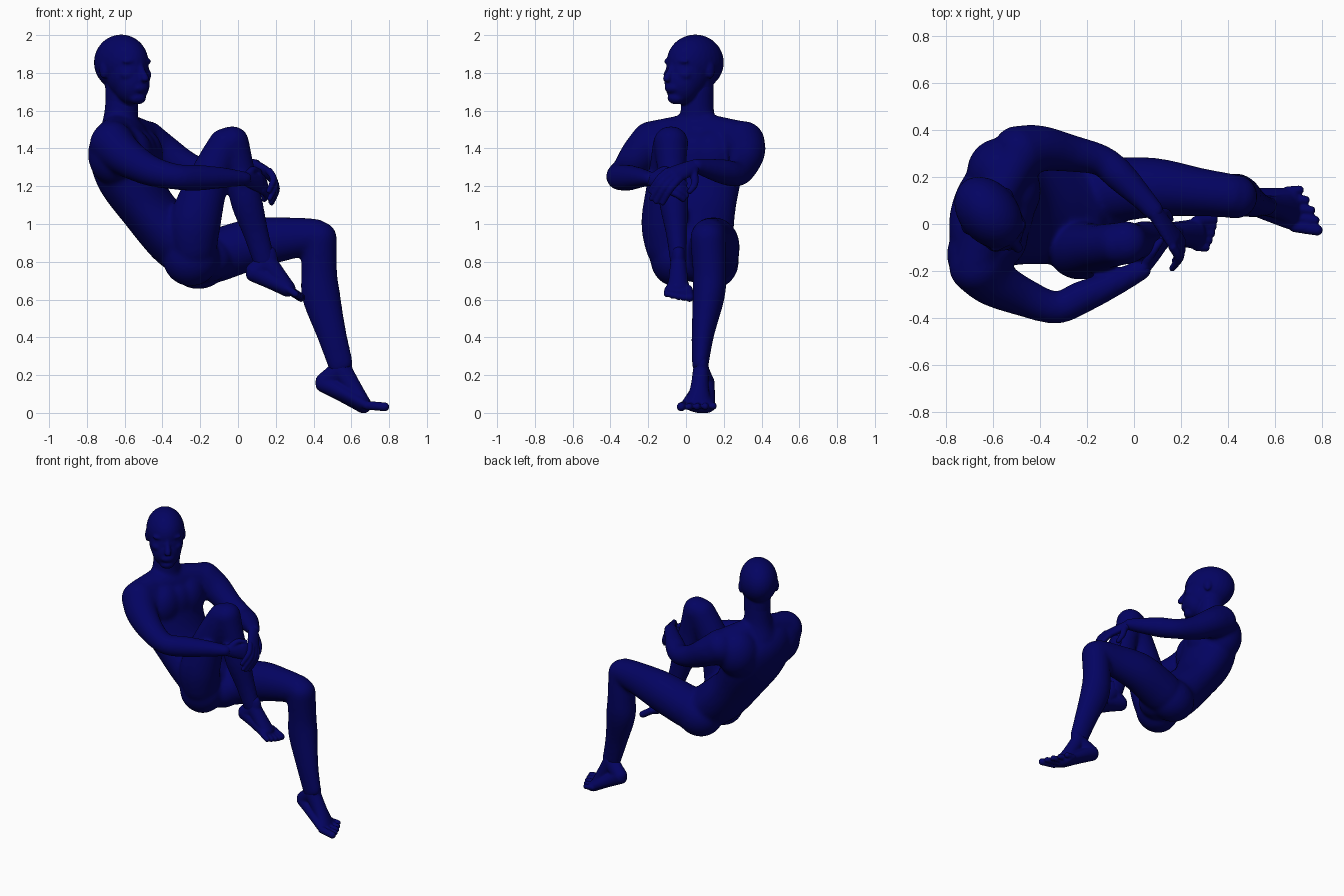
import bpy, bmesh, math
from mathutils import Vector, Matrix

navy = bpy.data.materials.new("navy")
navy.diffuse_color = (0.001, 0.001, 0.12, 1)
X, Y, Z = Vector((1, 0, 0)), Vector((0, 1, 0)), Vector((0, 0, 1))


def tube(bm, pts, side=X, side_end=None, seg=24, cap=0.9):
    """Loft through (x, y, z, half_width[, half_depth]) points with rounded ends."""
    pts = [tuple(p) + (p[3],) * (5 - len(p)) for p in pts]
    ext = [pts[0]] + pts + [pts[-1]]
    rows = []
    for i in range(1, len(ext) - 2):
        p0, p1, p2, p3 = ext[i - 1:i + 3]
        for k in range(6):
            t = k / 6
            rows.append([0.5 * (2 * b + (c - a) * t + (2 * a - 5 * b + 4 * c - d) * t * t
                                + (3 * b - a - 3 * c + d) * t ** 3)
                         for a, b, c, d in zip(p0, p1, p2, p3)])
    rows.append(list(pts[-1]))
    n = len(rows)
    cen = [Vector(r[:3]) for r in rows]
    side_end = side_end or side
    rings = []

    def ring(i, off=0.0, sc=1.0):
        t = (cen[min(i + 1, n - 1)] - cen[max(i - 1, 0)]).normalized()
        b = t.cross(Vector(side).lerp(Vector(side_end), i / (n - 1))).normalized()
        a = b.cross(t)
        c = cen[i] + t * off * min(rows[i][3:5]) * cap
        rings.append([bm.verts.new(c + a * (rows[i][3] * sc * math.cos(q)) + b * (rows[i][4] * sc * math.sin(q)))
                      for q in (2 * math.pi * j / seg for j in range(seg))])

    angles = [math.radians(d) for d in (80, 60, 40, 20)]
    for q in angles:
        ring(0, -math.sin(q), math.cos(q))
    for i in range(n):
        ring(i)
    for q in reversed(angles):
        ring(n - 1, math.sin(q), math.cos(q))
    for r, s in zip(rings, rings[1:]):
        for j in range(seg):
            bm.faces.new((r[j], r[(j + 1) % seg], s[(j + 1) % seg], s[j]))
    bm.faces.new(rings[0][::-1])
    bm.faces.new(rings[-1])


def blob(bm, loc, radii, frame=Matrix()):
    m = frame @ Matrix.Translation(loc) @ Matrix.Diagonal((*radii, 1))
    bmesh.ops.create_uvsphere(bm, u_segments=28, v_segments=18, radius=1, matrix=m)


def finish(name, bm, voxel, smooth):
    """Fuse the overlapping volumes into one smooth skin."""
    bmesh.ops.recalc_face_normals(bm, faces=bm.faces)
    me = bpy.data.meshes.new(name)
    bm.to_mesh(me)
    bm.free()
    ob = bpy.data.objects.new(name, me)
    bpy.context.collection.objects.link(ob)
    me.materials.append(navy)
    r = ob.modifiers.new("fuse", 'REMESH')
    r.mode, r.voxel_size, r.use_smooth_shade = 'VOXEL', voxel, True
    s = ob.modifiers.new("soften", 'SMOOTH')
    s.factor, s.iterations = 0.5, smooth


# Torso, twisted so the left shoulder comes forward
body = bmesh.new()
tube(body, [(-0.24, 0.04, 0.85, 0.20, 0.15), (-0.34, 0.04, 0.93, 0.21, 0.155), (-0.475, 0.045, 1.08, 0.22, 0.145),
            (-0.58, 0.05, 1.26, 0.25, 0.168), (-0.605, 0.05, 1.40, 0.26, 0.17), (-0.60, 0.06, 1.49, 0.21, 0.11)],
     Y, Vector((0.38, 0.92, 0)), seg=36, cap=0.7)
blob(body, (-0.25, -0.06, 0.82), (0.15, 0.13, 0.15))
blob(body, (-0.21, 0.14, 0.80), (0.16, 0.14, 0.145))
blob(body, (-0.16, 0.05, 0.81), (0.13, 0.12, 0.12))
for loc in ((-0.655, -0.13, 1.37), (-0.615, 0.07, 1.37), (-0.57, 0.22, 1.38)):   # upper back
    blob(body, loc, (0.14, 0.145, 0.165))
for loc in ((-0.55, -0.05, 1.36), (-0.525, 0.05, 1.36), (-0.495, 0.14, 1.36)):   # chest
    blob(body, loc, (0.10, 0.13, 0.14))

# Neck and shoulder slopes
tube(body, [(-0.62, 0.06, 1.47, 0.125), (-0.62, 0.06, 1.57, 0.092), (-0.61, 0.06, 1.72, 0.087)])
tube(body, [(-0.63, 0.04, 1.51, 0.08), (-0.67, -0.16, 1.455, 0.095)])
tube(body, [(-0.60, 0.08, 1.51, 0.08), (-0.50, 0.27, 1.455, 0.095)])

# Arms reaching round the raised knee
tube(body, [(-0.67, -0.175, 1.43, 0.12), (-0.60, -0.245, 1.36, 0.105), (-0.47, -0.31, 1.285, 0.083),
            (-0.33, -0.355, 1.25, 0.069), (-0.22, -0.31, 1.245, 0.07), (-0.08, -0.25, 1.245, 0.056),
            (0.04, -0.19, 1.24, 0.038, 0.044)], Z)
tube(body, [(-0.49, 0.30, 1.43, 0.12), (-0.40, 0.32, 1.38, 0.1), (-0.27, 0.30, 1.305, 0.08),
            (-0.14, 0.27, 1.265, 0.067), (-0.06, 0.205, 1.275, 0.068), (0.03, 0.115, 1.295, 0.053),
            (0.09, 0.05, 1.31, 0.038, 0.044)], Z)

# Right leg, knee drawn up
tube(body, [(-0.235, -0.09, 0.88, 0.125), (-0.225, -0.112, 1.02, 0.125, 0.137), (-0.15, -0.10, 1.25, 0.1, 0.107),
            (-0.065, -0.085, 1.422, 0.092)], Y)
tube(body, [(-0.035, -0.08, 1.435, 0.093), (0.01, -0.075, 1.28, 0.077, 0.08), (0.045, -0.065, 1.12, 0.078, 0.085),
            (0.095, -0.05, 0.95, 0.057, 0.068), (0.14, -0.04, 0.80, 0.045, 0.06)], Y)

# Left leg, hanging down
tube(body, [(-0.12, 0.14, 0.83, 0.14), (0.08, 0.155, 0.895, 0.127, 0.135), (0.28, 0.135, 0.925, 0.103, 0.111),
            (0.41, 0.12, 0.935, 0.094)], Y)
tube(body, [(0.43, 0.115, 0.93, 0.094), (0.43, 0.125, 0.75, 0.09, 0.095), (0.44, 0.12, 0.62, 0.086, 0.102),
            (0.495, 0.09, 0.42, 0.061, 0.08), (0.545, 0.075, 0.25, 0.044, 0.068)], Y)
finish("body", body, 0.010, 24)

# Head turned toward the front right
head = bmesh.new()
H = Matrix.Translation((-0.615, 0.045, 1.855)) @ Matrix.Rotation(math.radians(-50), 4, 'Z')
for loc, rad in (((-0.005, 0, 0), (0.168, 0.126, 0.148)), ((0.05, 0, -0.06), (0.118, 0.112, 0.14)),
                 ((0.08, 0, -0.105), (0.098, 0.097, 0.118)), ((0.125, 0, -0.188), (0.046, 0.05, 0.034)),
                 ((0.155, 0, -0.135), (0.033, 0.048, 0.03)), ((0.19, 0, -0.088), (0.024, 0.023, 0.016))):
    blob(head, loc, rad, H)
for s in (-1, 1):
    blob(head, (-0.012, s * 0.118, -0.04), (0.028, 0.016, 0.046), H)
    blob(head, (0.125, s * 0.04, 0.006), (0.028, 0.055, 0.018), H)
    blob(head, (0.11, s * 0.055, -0.065), (0.045, 0.045, 0.035), H)
tube(head, [(*(H @ Vector((0.14, 0, 0.0))), 0.018), (*(H @ Vector((0.166, 0, -0.045))), 0.018),
            (*(H @ Vector((0.19, 0, -0.08))), 0.021)])
tube(head, [(-0.615, 0.06, 1.62, 0.085), (-0.615, 0.057, 1.76, 0.09)])
finish("head", head, 0.007, 9)


# Hands: palm, four fingers and a thumb
def hand(name, wrist, knuckle, spread, bend, tip, thumb):
    bm = bmesh.new()
    w, k, s = Vector(wrist), Vector(knuckle), Vector(spread).normalized()
    tube(bm, [(*w, 0.036, 0.032), (*w.lerp(k, 0.6), 0.048, 0.028), (*k, 0.052, 0.023)], s)
    for i in range(4):
        o = s * (i - 1.5) * 0.026
        f = (0.92, 1.0, 1.0, 0.82)[i]
        tube(bm, [(*(k + o), 0.019), (*(k + o * 1.1 + Vector(bend) * f), 0.018),
                  (*(k + o * 1.2 + Vector(tip) * f), 0.014)], X, seg=12)
    base = w.lerp(k, 0.3) - s * 0.025
    tube(bm, [(*base, 0.023), (*(base + Vector(thumb) * 0.5 - s * 0.02), 0.02),
              (*(base + Vector(thumb)), 0.015)], X, seg=12)
    finish(name, bm, 0.006, 4)


hand("right_hand", (0.035, -0.19, 1.24), (0.115, -0.095, 1.215), (0.25, 0, -1),
     (0.03, 0.055, -0.02), (0.015, 0.10, -0.05), (0.06, 0.09, 0.02))
hand("left_hand", (0.085, 0.055, 1.31), (0.17, -0.065, 1.26), (-0.15, -0.75, 0.5),
     (0.03, -0.055, -0.055), (0.0, -0.105, -0.135), (0.04, -0.02, -0.11))


# Feet: heel, instep, ball and five toes, big toe on the inner side
def foot(name, ankle, heel, ball, toe, inner, width):
    bm = bmesh.new()
    a, h, b, t, s = (Vector(v) for v in (ankle, heel, ball, toe, inner))
    s.normalize()
    tube(bm, [(*(a + Z * 0.05), 0.036, 0.052), (*a, 0.04, 0.056), (*h, 0.046, 0.05)], s)
    tube(bm, [(*h, 0.047, 0.052), (*h.lerp(b, 0.5), width * 0.78, 0.045), (*b, width, 0.042)], s)
    tube(bm, [(*a, 0.042, 0.055), (*(a * 0.45 + b * 0.55), 0.05, 0.047), (*b, width * 0.85, 0.042)], s)
    for i in range(5):
        o = s * (2 - i) / 2 * (width - 0.012)
        r = 0.024 if i == 0 else 0.019
        reach = (1.0, 1.0, 0.9, 0.75, 0.58)[i]
        d = t - b
        tube(bm, [(*(b + o), r), (*(b + o * 1.06 + d * reach * 0.55), r),
                  (*(b + o * 1.1 + d * reach), r)], Y, seg=12)
    finish(name, bm, 0.006, 7)


foot("right_foot", (0.15, -0.04, 0.80), (0.085, -0.04, 0.745), (0.265, -0.042, 0.655), (0.335, -0.04, 0.61),
     (0, 1, 0), 0.066)
foot("left_foot", (0.545, 0.08, 0.235), (0.455, 0.105, 0.16), (0.665, 0.065, 0.04), (0.763, 0.058, 0.032),
     (0.2, -1, 0), 0.09)
